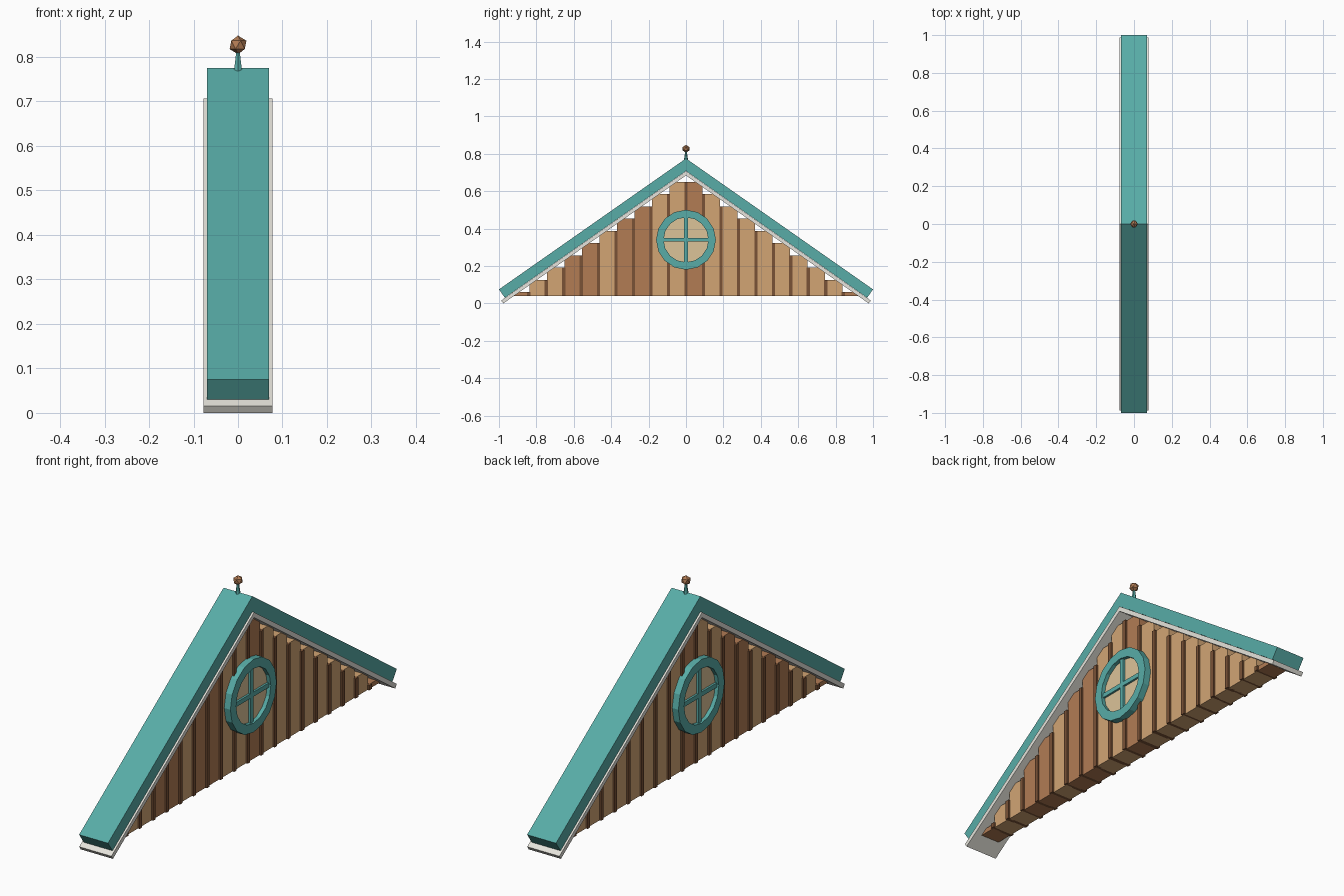
import bpy, bmesh, math
from mathutils import Matrix

if "Cube" in bpy.data.objects:
    bpy.data.objects.remove(bpy.data.objects["Cube"])


def material(name, rgb):
    m = bpy.data.materials.new(name)
    lin = [((c / 255 + 0.055) / 1.055) ** 2.4 for c in rgb]
    m.diffuse_color = (*lin, 1)
    m.use_nodes = True
    m.node_tree.nodes["Principled BSDF"].inputs["Base Color"].default_value = m.diffuse_color
    return m


TEAL = material("teal paint", (88, 172, 167))
WHITE = material("off white trim", (230, 228, 220))
TAN = material("tan wood", (210, 165, 116))
BROWN = material("brown wood", (178, 124, 84))
DARK = material("dark wood", (122, 82, 54))
GLASS = material("cream glass", (220, 195, 152))

SLOPE = 0.70
PITCH = 0.0935
NORM = math.hypot(1, SLOPE)


def finish(name, bm, mat):
    bmesh.ops.recalc_face_normals(bm, faces=bm.faces)
    me = bpy.data.meshes.new(name)
    bm.to_mesh(me)
    bm.free()
    me.materials.append(mat)
    ob = bpy.data.objects.new(name, me)
    bpy.context.collection.objects.link(ob)
    return ob


def box(name, x, y, z, mat):
    """Box from (min, max) pairs."""
    bm = bmesh.new()
    size = [b - a for a, b in (x, y, z)]
    mid = [(a + b) / 2 for a, b in (x, y, z)]
    bmesh.ops.create_cube(bm, size=1, matrix=Matrix.Translation(mid) @ Matrix.Diagonal((*size, 1)))
    return finish(name, bm, mat)


def chevron(name, apex, end_y, thick, half_x, mat):
    """Pair of sloping boards meeting at the ridge, ends cut square."""
    end_z = apex - SLOPE * end_y
    in_y, in_z = end_y - thick * SLOPE / NORM, end_z - thick / NORM
    pts = [(0, apex), (end_y, end_z), (in_y, in_z), (0, apex - thick * NORM),
           (-in_y, in_z), (-end_y, end_z)]
    bm = bmesh.new()
    # two quads sharing the ridge line, then extruded across x
    v = [bm.verts.new((-half_x, y, z)) for y, z in pts]
    faces = [bm.faces.new((v[0], v[1], v[2], v[3])), bm.faces.new((v[0], v[3], v[4], v[5]))]
    ext = bmesh.ops.extrude_face_region(bm, geom=faces, use_keep_orig=True)
    moved = [g for g in ext["geom"] if isinstance(g, bmesh.types.BMVert)]
    bmesh.ops.translate(bm, verts=moved, vec=(2 * half_x, 0, 0))
    inner = [f for f in bm.faces if all(abs(w.co.y) < 1e-6 for w in f.verts)]
    bmesh.ops.delete(bm, geom=inner, context="FACES_ONLY")
    return finish(name, bm, mat)


# Roof and the pale trim under it
chevron("roof", 0.775, 1.0, 0.055, 0.07, TEAL)
chevron("roof_trim", 0.707, 0.988, 0.019, 0.078, WHITE)

# Vertical planks, stepped under the slope
brown_planks = {0, 3, 4, 6, 7, 10, 19}
for i in range(20):
    yc = (i - 9.5) * PITCH
    top = 0.682 - SLOPE * abs(yc)
    box(f"plank_{i + 1}", (-0.045, 0.045), (yc - 0.042, yc + 0.042), (0.04, top),
        BROWN if i in brown_planks else TAN)

# Dark battens over the joints
for k in range(-9, 10):
    top = 0.65 - SLOPE * PITCH * abs(k)
    box(f"batten_{k + 10}", (-0.053, 0.053), (k * PITCH - 0.009, k * PITCH + 0.009),
        (0.04, top), DARK)

# Round window, the same on both faces
WZ, SIDES = 0.34, 16
bm = bmesh.new()
rows = []
for x, r in ((-0.075, 0.16), (0.075, 0.16), (0.075, 0.12), (-0.075, 0.12)):
    rows.append([bm.verts.new((x, r * math.sin(2 * math.pi * j / SIDES),
                               WZ + r * math.cos(2 * math.pi * j / SIDES))) for j in range(SIDES)])
for a in range(4):
    for j in range(SIDES):
        p, q = rows[a], rows[(a + 1) % 4]
        n = (j + 1) % SIDES
        bm.faces.new((p[j], p[n], q[n], q[j]))
finish("window_ring", bm, TEAL)

bm = bmesh.new()
bmesh.ops.create_cone(bm, cap_ends=True, segments=SIDES, radius1=0.125, radius2=0.125, depth=0.116,
                      matrix=Matrix.Translation((0, 0, WZ)) @ Matrix.Rotation(math.pi / 2, 4, "Y"))
finish("window_glass", bm, GLASS)
box("window_bar_upright", (-0.068, 0.068), (-0.01, 0.01), (WZ - 0.125, WZ + 0.125), TEAL)
box("window_bar_level", (-0.067, 0.067), (-0.125, 0.125), (WZ - 0.01, WZ + 0.01), TEAL)

# Ridge finial
bm = bmesh.new()
bmesh.ops.create_cone(bm, cap_ends=True, segments=6, radius1=0.013, radius2=0.004, depth=0.065,
                      matrix=Matrix.Translation((0, 0, 0.7825)))
finish("finial_stem", bm, TEAL)
bm = bmesh.new()
bmesh.ops.create_icosphere(bm, subdivisions=1, radius=0.021, matrix=Matrix.Translation((0, 0, 0.827)))
finish("finial_ball", bm, BROWN)
